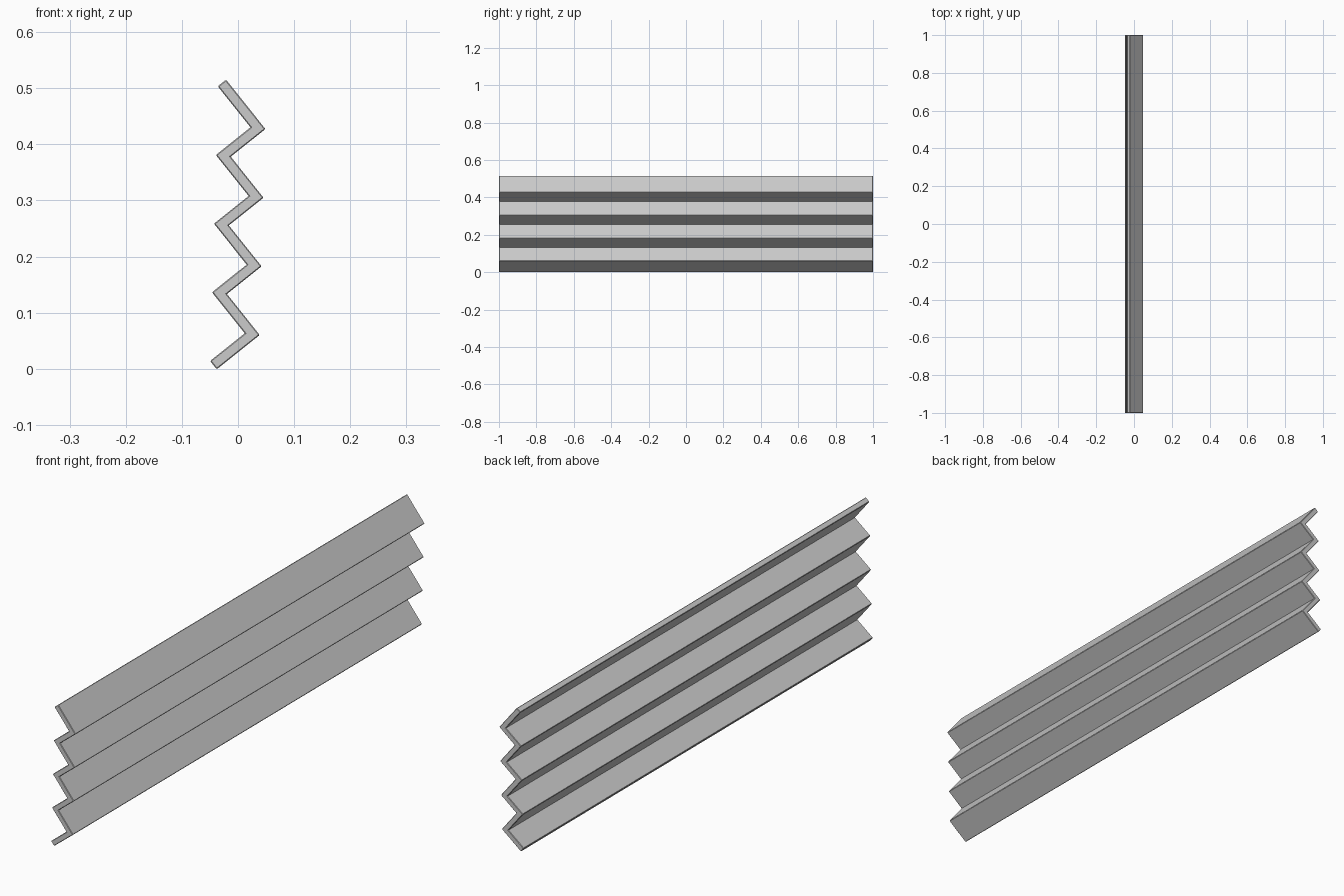
import bpy
from mathutils import Vector, Matrix

if "Cube" in bpy.data.objects:
    bpy.data.objects.remove(bpy.data.objects["Cube"])

# Two perpendicular plank directions in the x-z plane
U = Vector((0.7815, 0, 0.6239)).normalized()   # shallow, up to the right
V = Vector((-U.z, 0, U.x))                     # steep, up to the left
T = 0.019                                      # plank thickness
LU, LV = 0.098, 0.1125                         # plank widths
BEVEL = 0.0018


def plank(name, corner, su, sv):
    """Long bevelled board; corner is its right-hand corner in the profile."""
    bpy.ops.mesh.primitive_cube_add(size=1)
    ob = bpy.context.object
    ob.name = name
    centre = corner - U * su / 2 + V * sv / 2
    rot = Matrix((U, (0, 1, 0), V)).transposed()
    if rot.determinant() < 0:
        rot.col[1] *= -1
    ob.data.transform(Matrix.Diagonal((su, 2.0, sv, 1)))
    ob.data.transform(rot.to_4x4())
    ob.location = centre
    mod = ob.modifiers.new("edge_bevel", "BEVEL")
    mod.width = BEVEL
    mod.segments = 1
    return ob


# Zigzag stack: a shallow and a steep board meeting at each right corner
corner = Vector((0.0387, 0, 0.0602))
step = U * (LU - T) + V * (LV - T)
for i in range(4):
    plank(f"shallow_board_{i + 1}", corner, LU, T)
    plank(f"steep_board_{i + 1}", corner, T, LV)
    corner = corner + step
